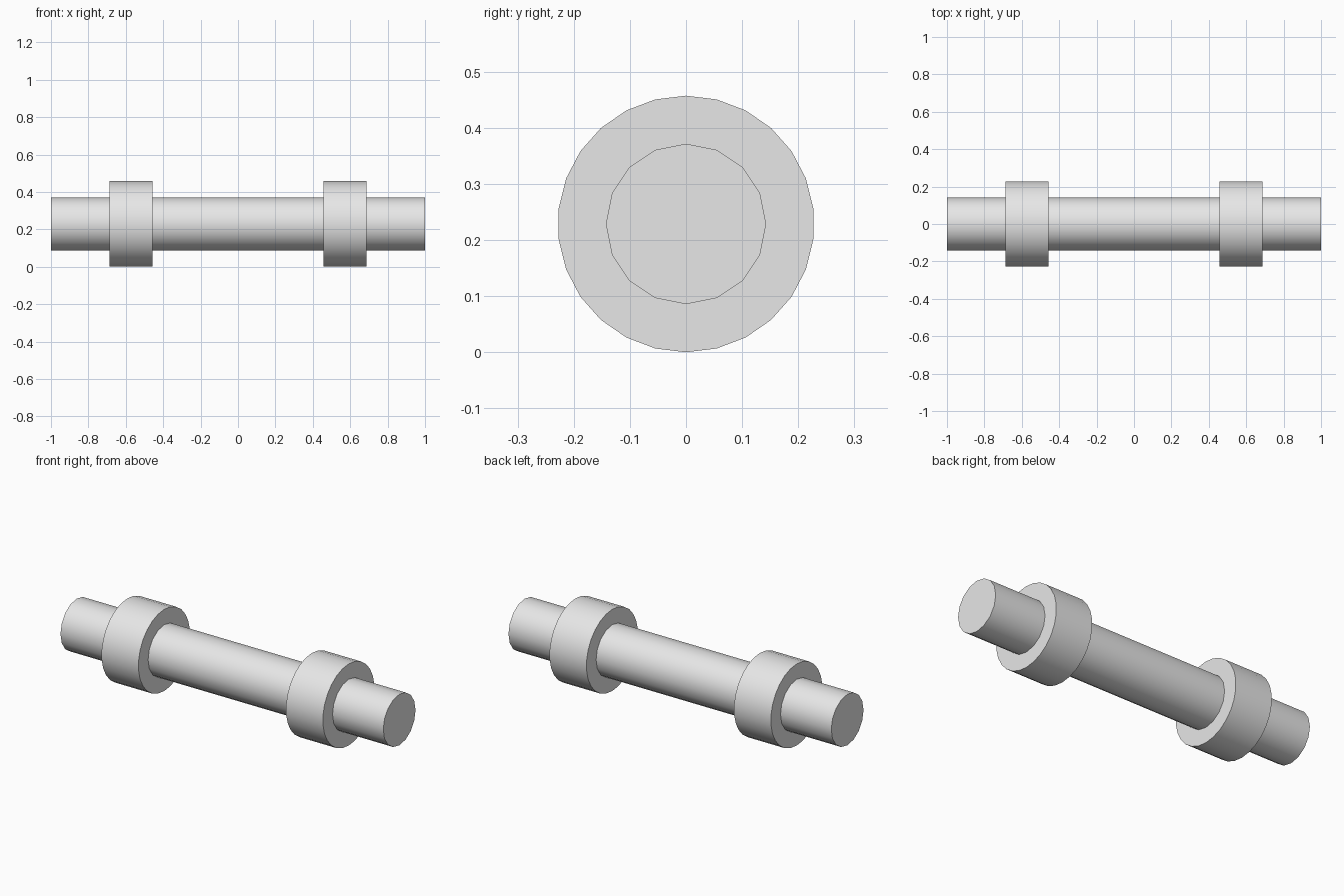
import bpy
import bmesh
import math
from mathutils import Matrix

cube = bpy.data.objects.get("Cube")
if cube:
    bpy.data.objects.remove(cube, do_unlink=True)

UNIT = 1 / 7
COLLAR_RADIUS = 1.6 * UNIT

grey = bpy.data.materials.new("light_grey")
grey.use_nodes = True
grey.diffuse_color = (0.8, 0.8, 0.8, 1)
grey.node_tree.nodes["Principled BSDF"].inputs["Base Color"].default_value = (0.8, 0.8, 0.8, 1)

# Turns a z-axis cylinder to lie along x, with a vertex at the top
ALONG_X = Matrix(((0, 0, 1, 0), (1, 0, 0, 0), (0, 1, 0, 0), (0, 0, 0, 1)))


def cylinder_along_x(name, x, radius, length, sides):
    bm = bmesh.new()
    bmesh.ops.create_cone(bm, cap_ends=True, segments=sides, radius1=radius,
                          radius2=radius, depth=length, matrix=ALONG_X)
    mesh = bpy.data.meshes.new(name)
    bm.to_mesh(mesh)
    bm.free()
    mesh.materials.append(grey)
    obj = bpy.data.objects.new(name, mesh)
    obj.location = (x, 0, COLLAR_RADIUS)
    bpy.context.collection.objects.link(obj)
    bpy.ops.object.select_all(action='DESELECT')
    obj.select_set(True)
    bpy.context.view_layer.objects.active = obj
    bpy.ops.object.shade_smooth_by_angle(angle=math.radians(30))
    return obj


# Long central rod
cylinder_along_x("rod", 0, UNIT, 2, 16)

# Collar near each end
for name, side in (("left_collar", 1), ("right_collar", -1)):
    cylinder_along_x(name, side * 4 * UNIT, COLLAR_RADIUS, COLLAR_RADIUS, 26)
